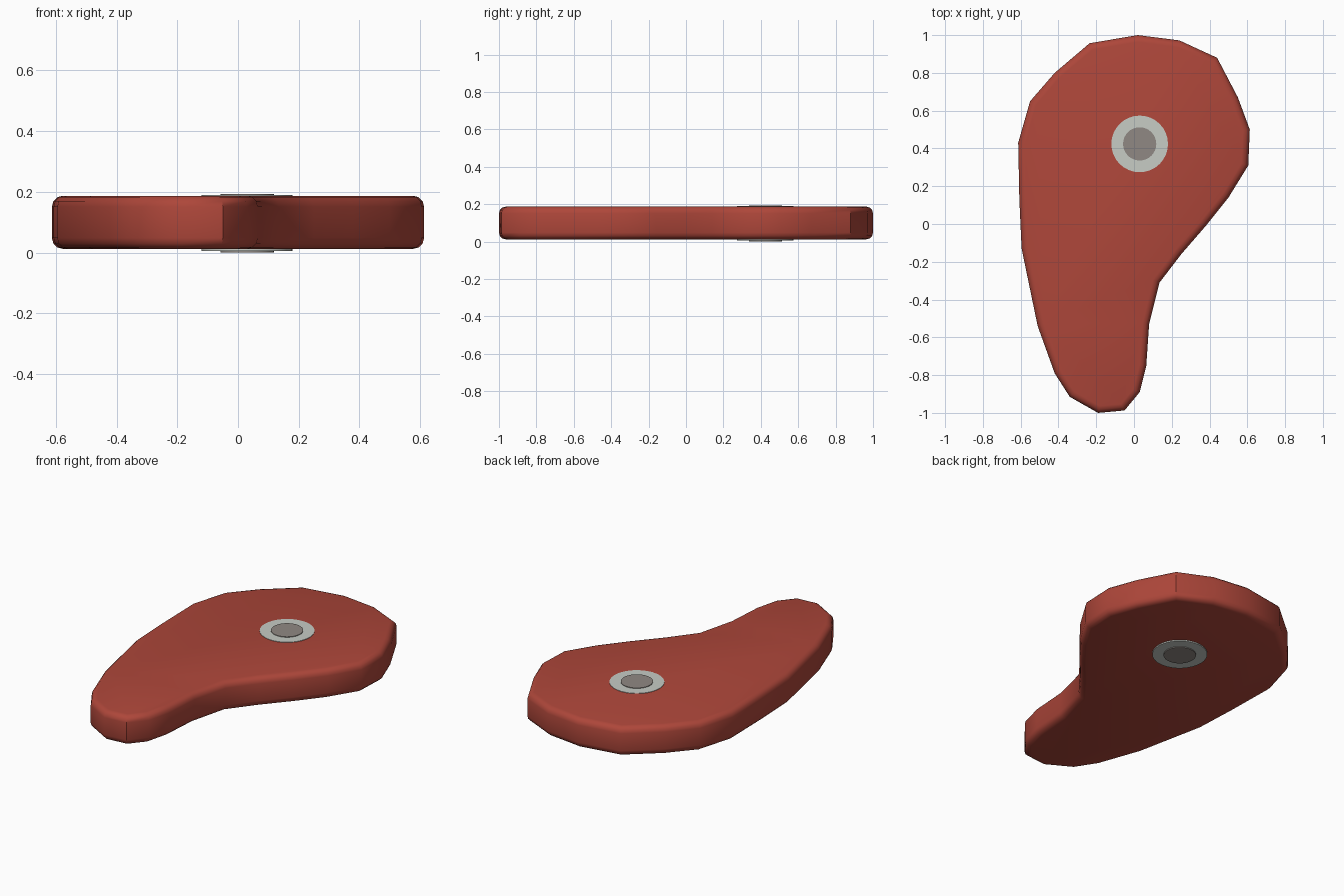
import bpy, bmesh

if "Cube" in bpy.data.objects:
    bpy.data.objects.remove(bpy.data.objects["Cube"])

def material(name, rgb):
    m = bpy.data.materials.new(name)
    m.diffuse_color = (*rgb, 1)
    m.use_nodes = True
    m.node_tree.nodes["Principled BSDF"].inputs["Base Color"].default_value = m.diffuse_color
    return m

MEAT = material("red meat", (0.42, 0.062, 0.042))
BONE = material("pale bone", (0.57, 0.605, 0.56))
MARROW = material("grey marrow", (0.28, 0.25, 0.23))

# Steak outline seen from above, clockwise from the top
OUTLINE = [(0.02, 1.0), (0.24, 0.972), (0.44, 0.88), (0.55, 0.67), (0.613, 0.50),
           (0.605, 0.31), (0.50, 0.14), (0.38, -0.01), (0.25, -0.16), (0.135, -0.31),
           (0.08, -0.53), (0.065, -0.75), (0.03, -0.89), (-0.05, -0.987),
           (-0.19, -1.0), (-0.34, -0.915), (-0.42, -0.79), (-0.51, -0.54),
           (-0.595, -0.13), (-0.607, 0.13), (-0.613, 0.43), (-0.55, 0.65),
           (-0.42, 0.80), (-0.235, 0.957)]

def smooth(ob):
    bpy.ops.object.select_all(action='DESELECT')
    bpy.context.view_layer.objects.active = ob
    ob.select_set(True)
    bpy.ops.object.shade_smooth_by_angle(angle=0.62)

# Meat slab: extruded outline with rounded rims
Z0, Z1 = 0.012, 0.187
bm = bmesh.new()
face = bm.faces.new([bm.verts.new((x, y, Z0)) for x, y in OUTLINE])
ext = bmesh.ops.extrude_face_region(bm, geom=[face])
for v in ext["geom"]:
    if isinstance(v, bmesh.types.BMVert):
        v.co.z = Z1
bmesh.ops.recalc_face_normals(bm, faces=bm.faces)
rims = [e for e in bm.edges if abs(e.verts[0].co.z - e.verts[1].co.z) < 1e-5]
bmesh.ops.bevel(bm, geom=rims, offset=0.036, offset_type='OFFSET', segments=3,
                profile=0.5, affect='EDGES')
bmesh.ops.recalc_face_normals(bm, faces=bm.faces)
mesh = bpy.data.meshes.new("meat_slab")
bm.to_mesh(mesh)
bm.free()
slab = bpy.data.objects.new("meat_slab", mesh)
bpy.context.collection.objects.link(slab)
mesh.materials.append(MEAT)
smooth(slab)

# Round bone with its marrow, passing through the slab
def disc(name, radius, low, high, mat):
    bpy.ops.mesh.primitive_cylinder_add(vertices=32, radius=radius, depth=high - low,
                                        location=(0.03, 0.424, (low + high) / 2))
    ob = bpy.context.object
    ob.name = name
    ob.data.materials.append(mat)
    smooth(ob)

disc("bone", 0.15, 0.005, 0.1895, BONE)
disc("marrow", 0.088, 0.0, 0.193, MARROW)
